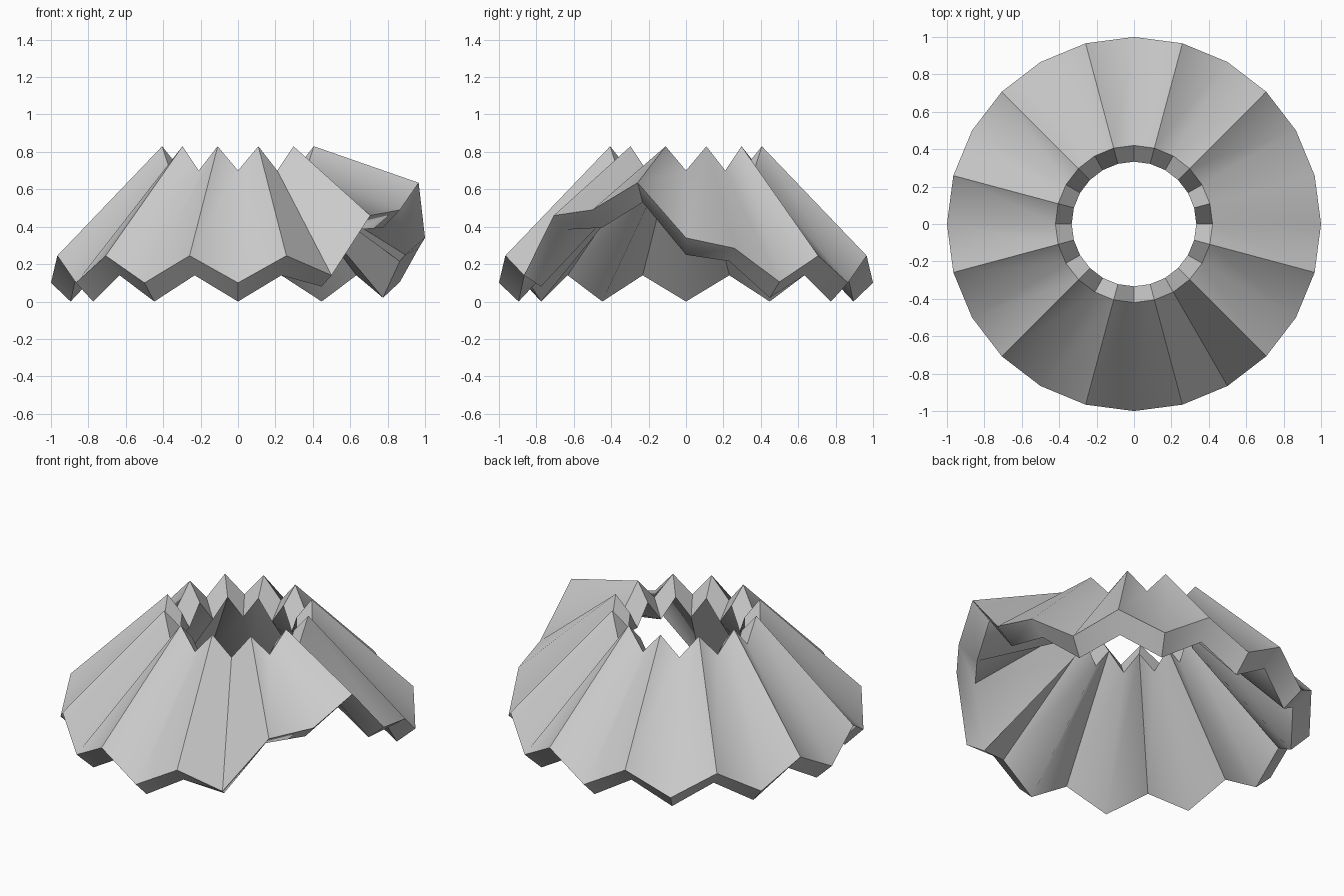
import bpy, bmesh, math

if "Cube" in bpy.data.objects:
    bpy.data.objects.remove(bpy.data.objects["Cube"])

N = 24  # alternating valley / ridge every 15 degrees

# lifted hem on the front-right side: step index -> (outer z, inner z)
LIFT = {-4: (0.14, 0.08), -3: (0.46, 0.385), -2: (0.49, 0.395),
        -1: (0.635, 0.53), 0: (0.34, 0.25), 1: (0.285, 0.215),
        2: (0.105, 0.02)}


def ring(bm, radius, valley_z, ridge_z, layer=None):
    """Zigzag ring of pleat points; hem rings take the lifted heights."""
    verts = []
    for i in range(N):
        a = 2 * math.pi * i / N
        z = ridge_z if i % 2 else valley_z
        key = i if i < N // 2 else i - N
        if layer is not None and key in LIFT:
            z = LIFT[key][layer]
        verts.append(bm.verts.new((radius * math.cos(a), radius * math.sin(a), z)))
    return verts


# pleated skirt: thick shell running round outer hem, outer waist, inner waist, inner hem
bm = bmesh.new()
rings = [ring(bm, 1.0, 0.10, 0.245, 0),
         ring(bm, 0.42, 0.70, 0.83),
         ring(bm, 0.333, 0.60, 0.725),
         ring(bm, 0.895, 0.0, 0.14, 1)]
for k in range(4):
    a, b = rings[k], rings[(k + 1) % 4]
    for i in range(N):
        j = (i + 1) % N
        bm.faces.new((a[i], a[j], b[j], b[i]))
bmesh.ops.recalc_face_normals(bm, faces=bm.faces)
mesh = bpy.data.meshes.new("pleated_skirt")
bm.to_mesh(mesh)
bm.free()
skirt = bpy.data.objects.new("pleated_skirt", mesh)
bpy.context.collection.objects.link(skirt)
bpy.context.view_layer.objects.active = skirt
skirt.select_set(True)
bpy.ops.object.shade_smooth_by_angle(angle=math.radians(50))
